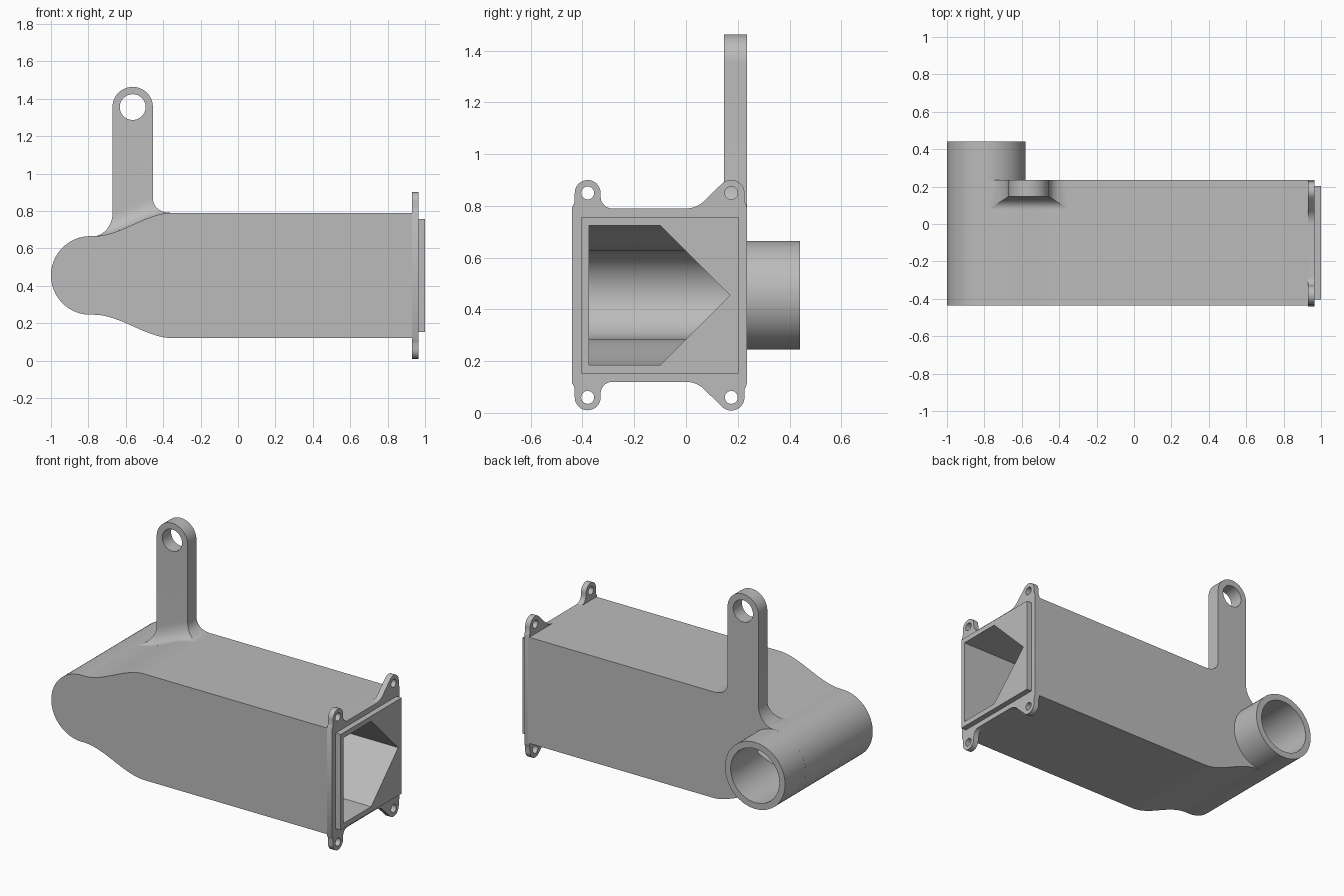
import bpy, bmesh
from math import sin, cos, pi, sqrt, radians

cube = bpy.data.objects.get("Cube")
if cube:
    bpy.data.objects.remove(cube, do_unlink=True)

GREY = (0.5, 0.5, 0.5, 1)
mat = bpy.data.materials.new("plain grey")
mat.use_nodes = True
mat.diffuse_color = GREY
mat.node_tree.nodes["Principled BSDF"].inputs["Base Color"].default_value = GREY

PIPE_X, MID_Z, PIPE_R, BORE_R = -0.79, 0.455, 0.21, 0.17
FRONT, BACK = -0.435, 0.235


def finish(name, bm):
    bmesh.ops.recalc_face_normals(bm, faces=bm.faces)
    mesh = bpy.data.meshes.new(name)
    bm.to_mesh(mesh)
    bm.free()
    mesh.materials.append(mat)
    obj = bpy.data.objects.new(name, mesh)
    bpy.context.collection.objects.link(obj)
    return obj


def prism(name, points, axis, lo, hi):
    """Extrude a 2D outline along x (points are y, z) or y (points are x, z)."""
    bm = bmesh.new()
    place = (lambda w, u, v: (w, u, v)) if axis == "x" else (lambda w, u, v: (u, w, v))
    rings = [[bm.verts.new(place(w, u, v)) for u, v in points] for w in (lo, hi)]
    for ring in rings:
        bm.faces.new(ring)
    for i in range(len(points)):
        j = (i + 1) % len(points)
        bm.faces.new((rings[0][i], rings[0][j], rings[1][j], rings[1][i]))
    return finish(name, bm)


def arc(u, v, r, start, end, steps=12):
    angles = [radians(start + (end - start) * i / steps) for i in range(steps + 1)]
    return [(u + r * cos(a), v + r * sin(a)) for a in angles]


def circle(u, v, r, steps=64):
    return arc(u, v, r, 0, 360, steps)[:-1]


def boolean(obj, cutter, operation="DIFFERENCE"):
    mod = obj.modifiers.new("cut", "BOOLEAN")
    mod.operation, mod.solver, mod.object = operation, "EXACT", cutter
    bpy.context.view_layer.objects.active = obj
    bpy.ops.object.modifier_apply(modifier=mod.name)


def half_height(x, small, large):
    """Half height of the duct as it swells from the pipe to the box."""
    t = min(max((x + 0.77) / 0.42, 0), 1)
    return small + (large - small) * t * t * (3 - 2 * t)


def duct_outline(small, large, x_end, left_end):
    xs = [-0.77 + 0.42 * i / 24 for i in range(25)] + [x_end]
    top = [(x, MID_Z + half_height(x, small, large)) for x in xs]
    bottom = [(x, 2 * MID_Z - z) for x, z in reversed(top)]
    return left_end + top + bottom


# Cutters: tapering channel with a wedge-shaped side, and the round bore
channel = prism("channel_cutter",
                duct_outline(BORE_R, 0.27, 1.1,
                             [(PIPE_X, MID_Z - BORE_R), (PIPE_X, MID_Z + BORE_R)]),
                "y", -0.375, 0.3)
wedge = prism("wedge_cutter", [(0.17, MID_Z), (-0.5, MID_Z + 0.67), (-0.5, MID_Z - 0.67)],
              "x", -0.95, 1.2)
boolean(channel, wedge, "INTERSECT")
bore = prism("bore_cutter", circle(PIPE_X, MID_Z, BORE_R), "y", -0.374, 0.6)
helpers = [channel, wedge, bore]

# Main duct body with a rounded end
body = prism("duct_body",
             duct_outline(PIPE_R, 0.335, 0.94, arc(PIPE_X, MID_Z, PIPE_R, 270, 90, 40)),
             "y", FRONT, BACK)
boolean(body, channel)
boolean(body, bore)

# Round outlet pipe at the back
pipe = prism("outlet_pipe", circle(PIPE_X, MID_Z, PIPE_R), "y", 0.2, 0.44)
boolean(pipe, bore)

# Mounting flange with four ears
EAR_L, EAR_R, EAR_Z = -0.38, 0.175, 0.85
upper = [(BACK, 0.795), (BACK - 0.003, 0.808), (0.226, 0.82)]
upper += arc(EAR_R, EAR_Z, 0.051, 0, 133)
upper += arc(0.0, 0.89, 0.1, -43, -90, 8)
upper += arc(-0.285, 0.835, 0.045, 270, 180, 8)
upper += arc(EAR_L, EAR_Z, 0.05, 0, 180, 16)
upper += [(-0.43, 0.82), (-0.433, 0.808), (FRONT - 0.005, 0.795)]
lower = [(y, 2 * MID_Z - z) for y, z in reversed(upper)]
flange = prism("mounting_flange", upper + lower, "x", 0.93, 0.965)
boolean(flange, channel)
for y in (EAR_L, EAR_R):
    for z in (EAR_Z, 2 * MID_Z - EAR_Z):
        hole = prism("ear_hole_cutter", circle(y, z, 0.025, 32), "x", 0.85, 1.05)
        boolean(flange, hole)
        helpers.append(hole)

# Raised lip around the inlet
lip = prism("inlet_lip", [(-0.403, 0.152), (0.203, 0.152), (0.203, 0.757), (-0.403, 0.757)],
            "x", 0.96, 1.0)
boolean(lip, channel)

# Hanger arm with a flared foot that follows the duct roof
ARM_X, ARM_R, ARM_FRONT, EYE_Z, COLS = -0.563, 0.108, 0.147, 1.355, 32


def roof(x):
    if x < PIPE_X:
        return MID_Z + sqrt(max(PIPE_R ** 2 - (x - PIPE_X) ** 2, 0))
    return MID_Z + half_height(x, PIPE_R, 0.335)


bm = bmesh.new()
spread = [-cos(pi * i / COLS) for i in range(COLS + 1)]
steps = [(1.0, -0.2)]
steps += [(1 - sin(a), 1 - cos(a)) for a in (pi / 2 * i / 10 for i in range(11))]
layers = []
for out, up in steps:
    xs = [ARM_X + u * (ARM_R + 0.1 * out) for u in spread]
    layers.append([[bm.verts.new((x, y, roof(x) + 0.1 * up)) for x in xs]
                   for y in (ARM_FRONT - 0.065 * out, BACK)])
layers.append([[bm.verts.new((ARM_X + u * ARM_R, y, EYE_Z + ARM_R * sqrt(max(1 - u * u, 0))))
                for u in spread] for y in (ARM_FRONT, BACK)])
for low, high in zip(layers, layers[1:]):
    for side in (0, 1):
        for i in range(COLS):
            bm.faces.new((low[side][i], low[side][i + 1], high[side][i + 1], high[side][i]))
    for i in (0, COLS):
        bm.faces.new((low[0][i], low[1][i], high[1][i], high[0][i]))
for front, back in (layers[0], layers[-1]):
    for i in range(COLS):
        bm.faces.new((front[i], front[i + 1], back[i + 1], back[i]))
arm = finish("hanger_arm", bm)
eye = prism("eye_cutter", circle(ARM_X, EYE_Z, 0.069, 48), "y", 0.0, 0.4)
boolean(arm, eye)
helpers.append(eye)

# Remove the cutters and smooth the curved surfaces
for helper in helpers:
    bpy.data.objects.remove(helper, do_unlink=True)
bpy.ops.object.select_all(action="DESELECT")
for obj in (body, pipe, flange, lip, arm):
    obj.select_set(True)
bpy.context.view_layer.objects.active = body
bpy.ops.object.shade_smooth_by_angle(angle=radians(30))
